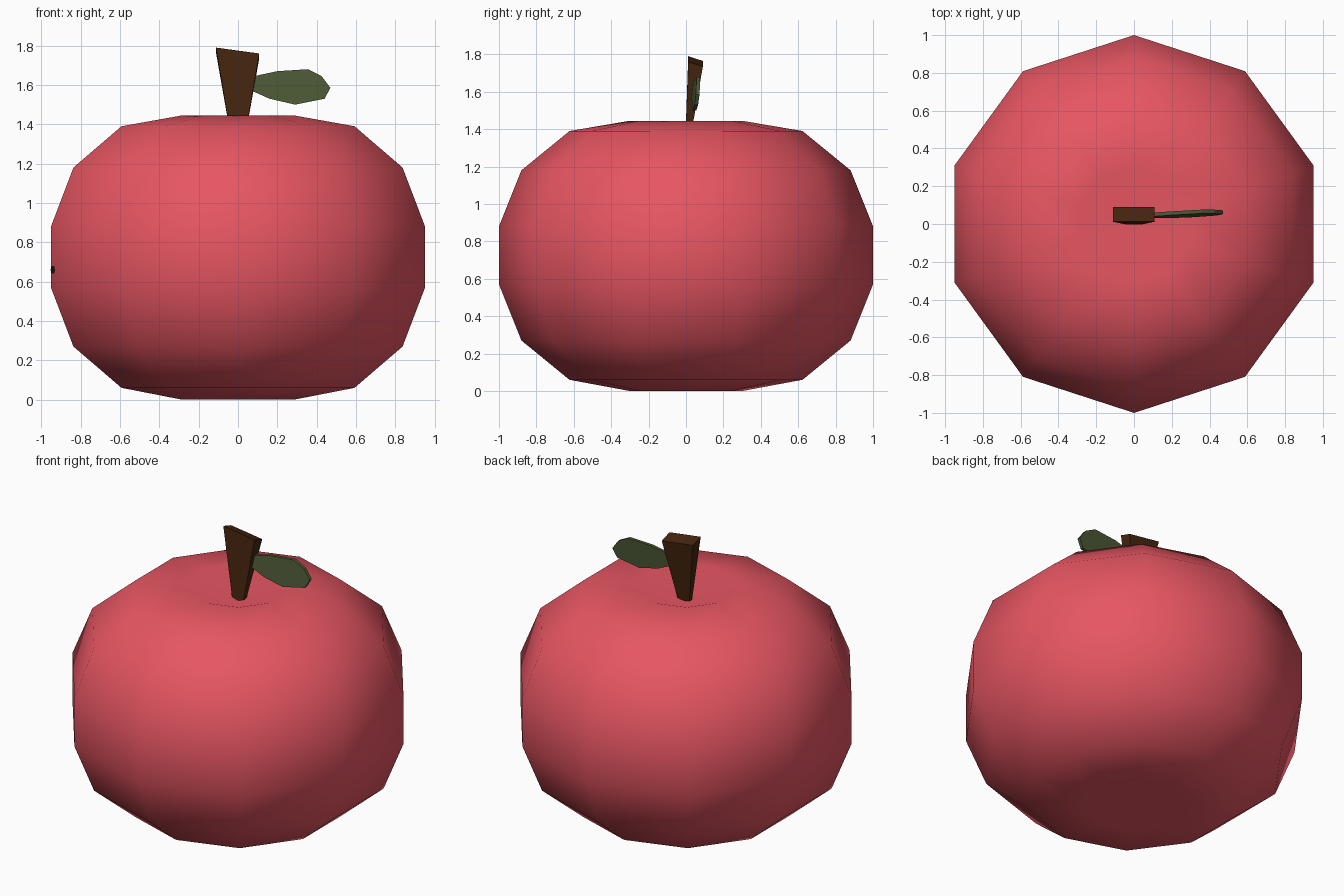
import bpy, bmesh, math
from mathutils import Vector

if "Cube" in bpy.data.objects:
    bpy.data.objects.remove(bpy.data.objects["Cube"])


def material(name, rgb):
    m = bpy.data.materials.new(name)
    m.diffuse_color = (*rgb, 1)
    m.use_nodes = True
    m.node_tree.nodes["Principled BSDF"].inputs["Base Color"].default_value = m.diffuse_color
    return m


def build(name, verts, faces, mat, smooth=False):
    me = bpy.data.meshes.new(name)
    me.from_pydata(verts, [], faces)
    bm = bmesh.new()
    bm.from_mesh(me)
    bmesh.ops.recalc_face_normals(bm, faces=bm.faces)
    for f in bm.faces:
        f.smooth = smooth
    bm.to_mesh(me)
    bm.free()
    me.materials.append(mat)
    ob = bpy.data.objects.new(name, me)
    bpy.context.collection.objects.link(ob)
    return ob


red = material("apple red", (0.79, 0.092, 0.122))
brown = material("stem brown", (0.062, 0.019, 0.005))
green = material("leaf green", (0.074, 0.100, 0.038))
dark = material("dark spot", (0.012, 0.006, 0.004))

# Fruit: ten-sided lathe with dimples at both poles
SIDES = 10
profile = [(0.30, 0.0), (0.623, 0.06), (0.88, 0.27), (1.0, 0.57),
           (1.0, 0.88), (0.88, 1.18), (0.623, 1.39), (0.30, 1.445)]
verts = []
for r, z in profile:
    for k in range(SIDES):
        a = math.radians(90 + 36 * k)
        verts.append((r * math.cos(a), r * math.sin(a), z))
faces = []
for i in range(len(profile) - 1):
    for k in range(SIDES):
        n = (k + 1) % SIDES
        b = i * SIDES
        faces.append((b + k, b + n, b + SIDES + n, b + SIDES + k))
bottom, top = len(verts), len(verts) + 1
verts += [(0, 0, 0.09), (0, 0, 1.35)]
last = (len(profile) - 1) * SIDES
for k in range(SIDES):
    n = (k + 1) % SIDES
    faces.append((bottom, n, k))
    faces.append((top, last + k, last + n))
build("fruit", verts, faces, red, smooth=True)

# Stem: tapered block with a slanted top
stem = [(-0.03, -0.005, 1.30), (0.03, -0.005, 1.30), (0.03, 0.015, 1.30), (-0.03, 0.015, 1.30),
        (-0.112, 0.012, 1.79), (0.108, 0.012, 1.76), (0.108, 0.09, 1.735), (-0.112, 0.09, 1.765)]
box = [(0, 1, 2, 3), (4, 5, 6, 7), (0, 1, 5, 4), (1, 2, 6, 5), (2, 3, 7, 6), (3, 0, 4, 7)]
build("stem", stem, box, brown)

# Leaf: thin outline extruded in y, drifting back towards its tip
outline = [(0.06, 1.575), (0.16, 1.53), (0.29, 1.50), (0.44, 1.53), (0.47, 1.585),
           (0.425, 1.645), (0.355, 1.68), (0.20, 1.67), (0.06, 1.64)]
n = len(outline)
leaf = []
for side in (-1, 1):
    for x, z in outline:
        y = 0.044 + 0.05 * (x - 0.1) + 0.10 * (z - 1.59) + side * 0.010
        leaf.append((x, y, z))
sides = [(i, (i + 1) % n, n + (i + 1) % n, n + i) for i in range(n)]
build("leaf", leaf, [tuple(range(n)), tuple(range(n, 2 * n))] + sides, green)

# Small dark spot lying flush on the front left facet
normal = Vector((-math.cos(math.radians(36)), -math.sin(math.radians(36)), 0))
along = Vector((-normal.y, normal.x, 0))
centre = Vector((-0.938, -0.327, 0.66)) + normal * 0.004
spot = []
for k in range(6):
    a = math.radians(60 * k)
    spot.append(centre + along * 0.02 * math.cos(a) + Vector((0, 0, 0.023 * math.sin(a))))
build("spot", spot, [tuple(range(6))], dark)
